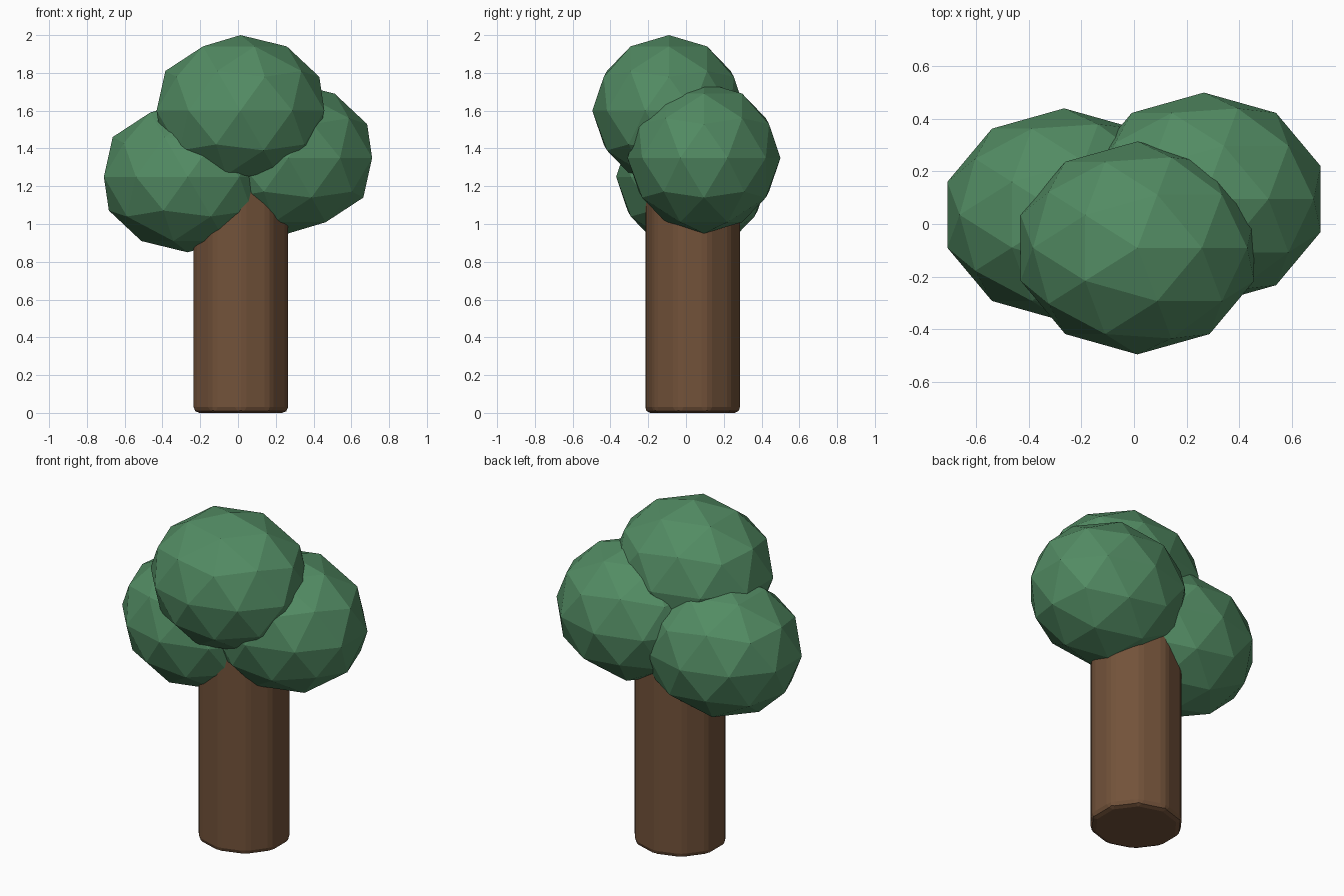
import bpy, bmesh

if "Cube" in bpy.data.objects:
    bpy.data.objects.remove(bpy.data.objects["Cube"])


def material(name, color):
    m = bpy.data.materials.new(name)
    m.diffuse_color = (*color, 1)
    m.use_nodes = True
    m.node_tree.nodes["Principled BSDF"].inputs["Base Color"].default_value = m.diffuse_color
    return m


leaf_green = material("leaf_green", (0.085, 0.26, 0.125))
bark_brown = material("bark_brown", (0.17, 0.085, 0.042))


def add_object(name, bm, mat):
    mesh = bpy.data.meshes.new(name)
    bm.to_mesh(mesh)
    bm.free()
    mesh.materials.append(mat)
    ob = bpy.data.objects.new(name, mesh)
    bpy.context.collection.objects.link(ob)
    return ob


# Trunk: ten-sided post with chamfered edges, fitted to its width
bpy.ops.mesh.primitive_cylinder_add(vertices=10, radius=0.25, depth=1.25)
primitive = bpy.context.object
bm = bmesh.new()
bm.from_mesh(primitive.data)
bpy.data.objects.remove(primitive)
bmesh.ops.bevel(bm, geom=bm.edges[:], offset=0.03, segments=2, profile=0.5,
                affect='EDGES', clamp_overlap=True)
half_x = max(v.co.x for v in bm.verts)
half_y = max(v.co.y for v in bm.verts)
bmesh.ops.scale(bm, vec=(0.25 / half_x, 0.25 / half_y, 1), verts=bm.verts)
trunk = add_object("trunk", bm, bark_brown)
trunk.location = (0.015, 0.035, 0.625)

# Foliage: three faceted, slightly widened balls
clumps = {
    "foliage_left": (-0.266, 0.035, 1.25),
    "foliage_right": (0.266, 0.095, 1.35),
    "foliage_top": (0.013, -0.091, 1.60),
}
for name, centre in clumps.items():
    bm = bmesh.new()
    bmesh.ops.create_icosphere(bm, subdivisions=2, radius=1)
    bmesh.ops.scale(bm, vec=(0.467, 0.405, 0.40), verts=bm.verts)
    add_object(name, bm, leaf_green).location = centre
